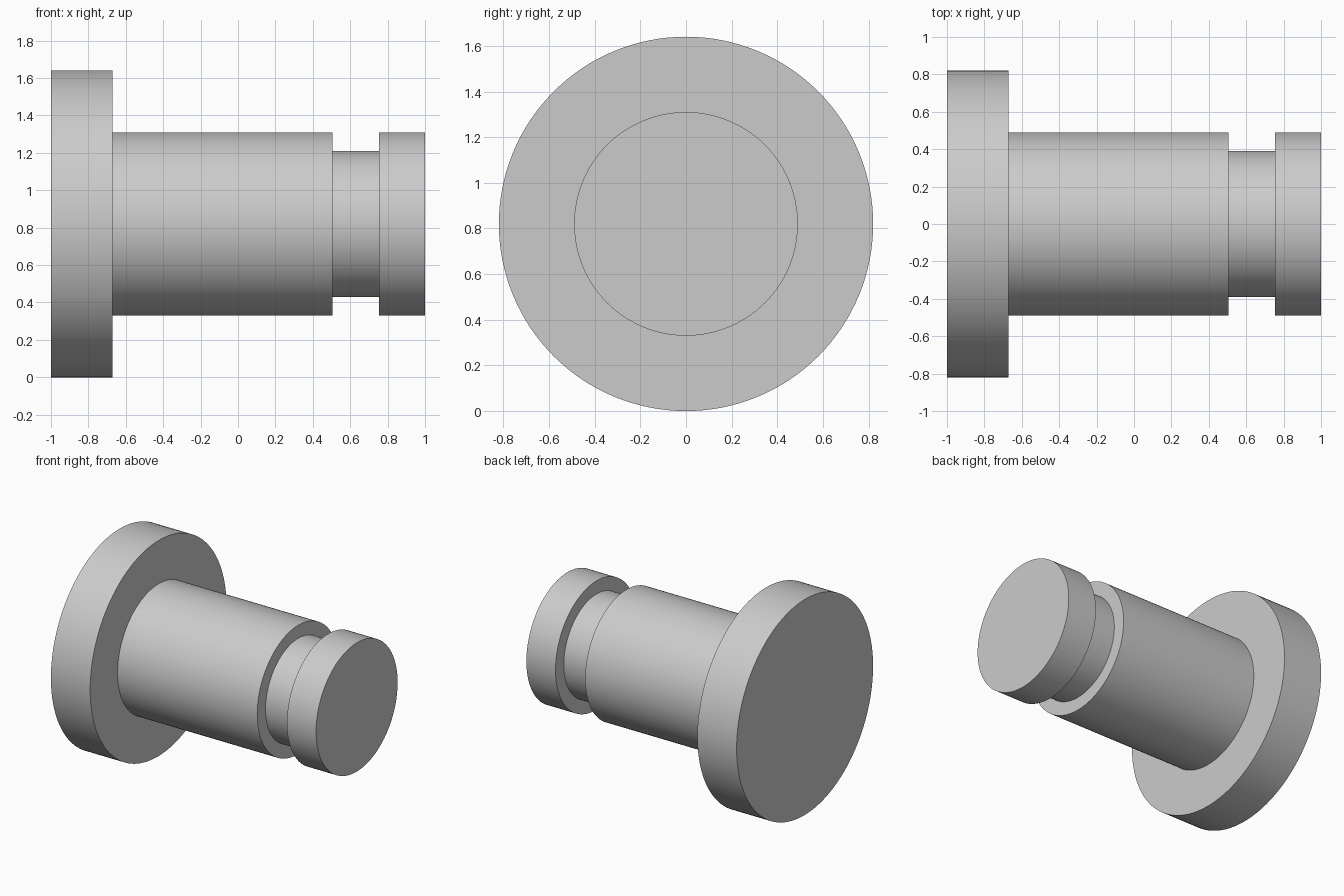
import bpy
import bmesh
import math

cube = bpy.data.objects.get("Cube")
if cube:
    bpy.data.objects.remove(cube, do_unlink=True)

SIDES = 128
FLANGE_R, SHAFT_R, GROOVE_R = 0.82, 0.49, 0.39

# Plain grey metal
grey = bpy.data.materials.new("grey_metal")
grey.use_nodes = True
colour = (0.6, 0.6, 0.6, 1.0)
grey.diffuse_color = colour
grey.node_tree.nodes["Principled BSDF"].inputs["Base Color"].default_value = colour

# Half outline (x, radius): flange, shaft, retaining groove, end collar
profile = [
    (-1.0, 0), (-1.0, FLANGE_R), (-0.67, FLANGE_R),
    (-0.67, SHAFT_R), (0.505, SHAFT_R),
    (0.505, GROOVE_R), (0.755, GROOVE_R),
    (0.755, SHAFT_R), (1.0, SHAFT_R), (1.0, 0),
]

# Turn the outline about the pin axis
bm = bmesh.new()
verts = [bm.verts.new((x, 0, r)) for x, r in profile]
edges = [bm.edges.new(pair) for pair in zip(verts, verts[1:])]
bmesh.ops.spin(bm, geom=verts + edges, cent=(0, 0, 0), axis=(1, 0, 0),
               angle=math.tau, steps=SIDES, use_duplicate=False)
bmesh.ops.remove_doubles(bm, verts=bm.verts, dist=0.0001)
bmesh.ops.recalc_face_normals(bm, faces=bm.faces)

mesh = bpy.data.meshes.new("flanged_pin")
bm.to_mesh(mesh)
bm.free()
mesh.materials.append(grey)

pin = bpy.data.objects.new("flanged_pin", mesh)
pin.location.z = FLANGE_R
bpy.context.collection.objects.link(pin)

# Smooth round walls, crisp shoulders
bpy.ops.object.select_all(action="DESELECT")
pin.select_set(True)
bpy.context.view_layer.objects.active = pin
bpy.ops.object.shade_smooth_by_angle(angle=math.radians(30))
